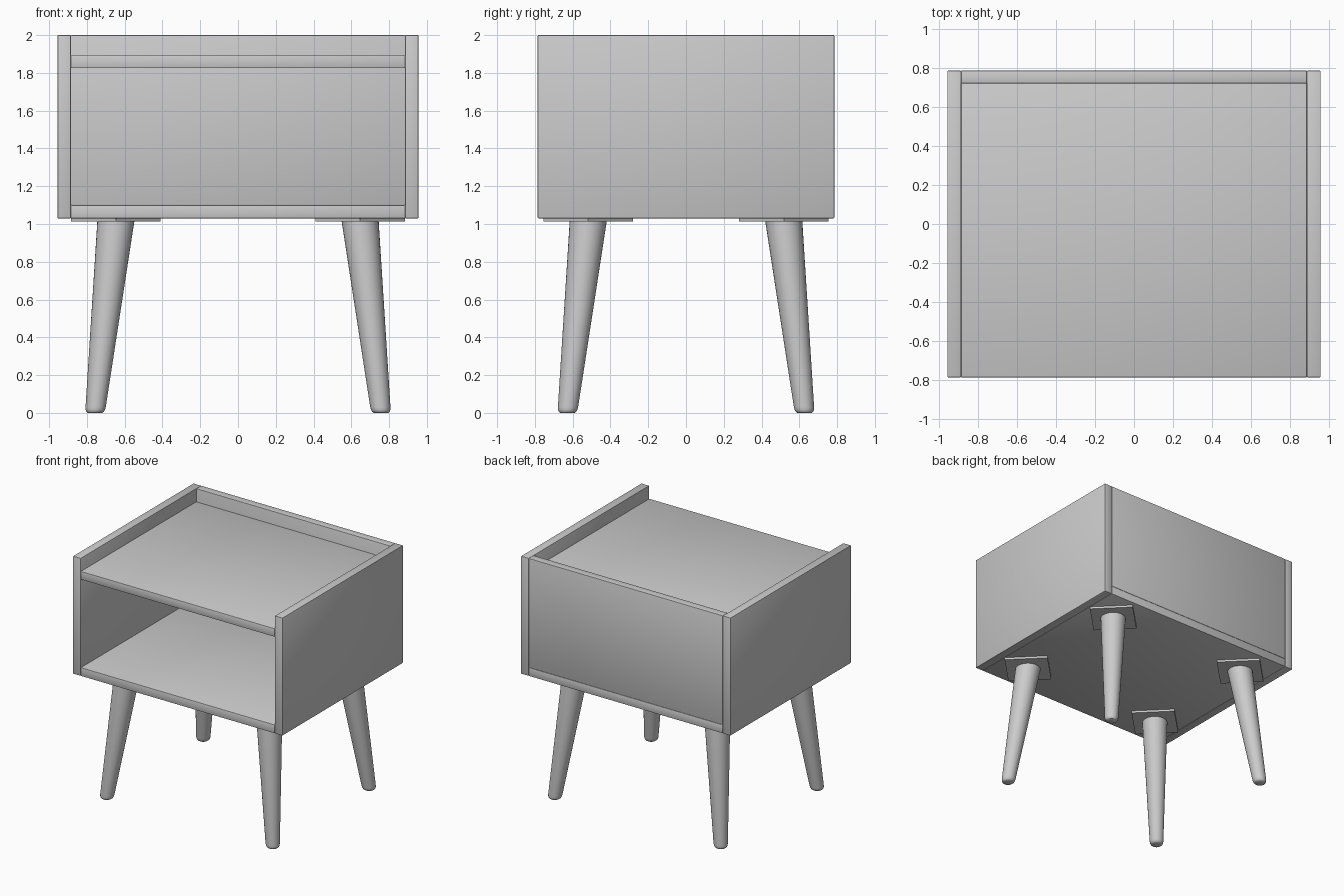
import bpy, bmesh, math
from mathutils import Matrix

if "Cube" in bpy.data.objects:
    bpy.data.objects.remove(bpy.data.objects["Cube"])

grey = bpy.data.materials.new("plain grey")
grey.diffuse_color = (0.6, 0.6, 0.6, 1)
grey.use_nodes = True
grey.node_tree.nodes["Principled BSDF"].inputs["Base Color"].default_value = grey.diffuse_color


def finish(name, bm, smooth=False):
    bmesh.ops.recalc_face_normals(bm, faces=bm.faces)
    me = bpy.data.meshes.new(name)
    bm.to_mesh(me)
    bm.free()
    me.materials.append(grey)
    ob = bpy.data.objects.new(name, me)
    bpy.context.collection.objects.link(ob)
    if smooth:
        bpy.ops.object.select_all(action='DESELECT')
        ob.select_set(True)
        bpy.context.view_layer.objects.active = ob
        bpy.ops.object.shade_smooth_by_angle(angle=math.radians(40))
    return ob


def board(name, x0, x1, y0, y1, z0, z1, turn=0.0, bevel=0.004):
    bm = bmesh.new()
    size = Matrix.Diagonal((x1 - x0, y1 - y0, z1 - z0, 1))
    place = Matrix.Translation(((x0 + x1) / 2, (y0 + y1) / 2, (z0 + z1) / 2))
    bmesh.ops.create_cube(bm, size=1, matrix=place @ Matrix.Rotation(turn, 4, 'Z') @ size)
    if bevel:
        bmesh.ops.bevel(bm, geom=bm.edges[:], offset=bevel, segments=2,
                        profile=0.5, affect='EDGES')
    return finish(name, bm, bool(bevel))


def leg(name, top, foot, height, profile, sides=32):
    # stacked level rings that slide from the foot position to the top position
    bm = bmesh.new()
    rings = []
    for z, r in profile:
        t = z / height
        cx = foot[0] + (top[0] - foot[0]) * t
        cy = foot[1] + (top[1] - foot[1]) * t
        rings.append([bm.verts.new((cx + r * math.cos(2 * math.pi * i / sides),
                                    cy + r * math.sin(2 * math.pi * i / sides), z))
                      for i in range(sides)])
    for a, b in zip(rings, rings[1:]):
        for i in range(sides):
            j = (i + 1) % sides
            bm.faces.new((a[i], a[j], b[j], b[i]))
    bm.faces.new(rings[0])
    bm.faces.new(rings[-1])
    return finish(name, bm, True)


# Cabinet
HX, IX, HY = 0.955, 0.885, 0.785
board("left_side_panel", -HX, -IX, -HY, HY, 1.03, 2.0)
board("right_side_panel", IX, HX, -HY, HY, 1.03, 2.0)
board("bottom_board", -IX, IX, -HY, HY, 1.03, 1.10)
board("top_shelf", -IX, IX, -HY, 0.72, 1.825, 1.893)
board("back_panel", -IX, IX, 0.72, HY, 1.10, 2.0)

# Splayed legs with mounting plates set diagonally
LEG = [(0, 0.038), (0.006, 0.046), (0.016, 0.051), (0.03, 0.0535),
       (0.97, 0.096), (1.012, 0.098)]
PLATE = 0.168
for sy, depth in ((-1, "front"), (1, "back")):
    for sx, side in ((-1, "left"), (1, "right")):
        x, y = sx * 0.647, sy * 0.518
        leg(f"{depth}_{side}_leg", (x, y), (sx * 0.757, sy * 0.628), 1.012, LEG)
        board(f"{depth}_{side}_mounting_plate", x - PLATE, x + PLATE,
              y - PLATE, y + PLATE, 1.012, 1.031, math.pi / 4, 0)
